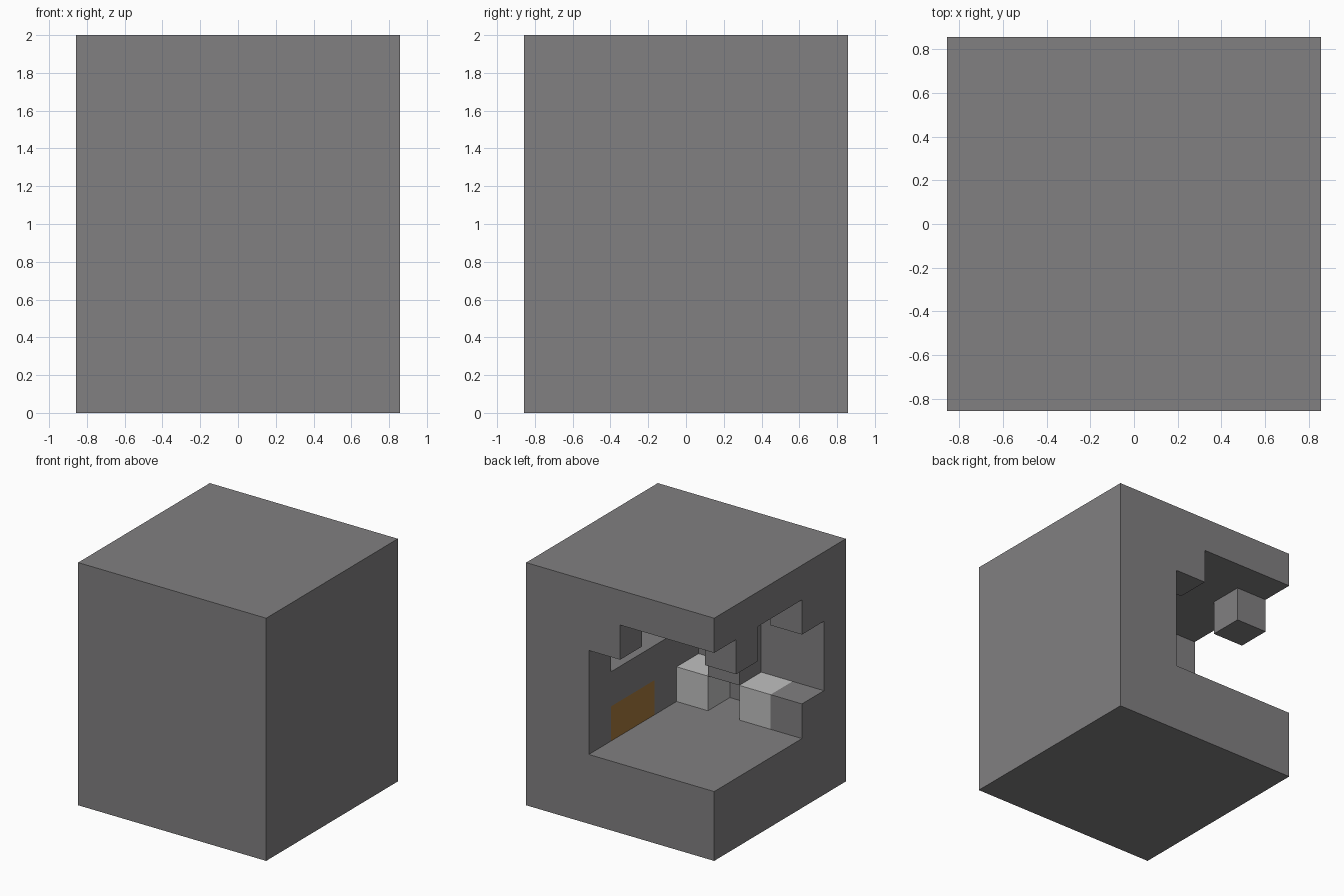
import bpy, bmesh
from mathutils import Vector
from itertools import product

cube = bpy.data.objects.get("Cube")
if cube:
    bpy.data.objects.remove(cube, do_unlink=True)

UNIT = 2 / 7                      # cell size
NX, NY, NZ = 6, 6, 7              # cells in the block


def material(name, colour):
    mat = bpy.data.materials.new(name)
    mat.use_nodes = True
    mat.diffuse_color = (*colour, 1)
    bsdf = next(n for n in mat.node_tree.nodes if n.type == 'BSDF_PRINCIPLED')
    bsdf.inputs["Base Color"].default_value = (*colour, 1)
    return mat


MATERIALS = {
    "stone_block": material("stone grey", (0.22, 0.215, 0.22)),
    "pale_blocks": material("pale grey", (0.53, 0.53, 0.53)),
    "wooden_panel": material("amber brown", (0.38, 0.19, 0.047)),
}
cells = {}


# x counts from the right side, y from the back, z from the ground
def fill(part, x, y, z):
    for cell in product(range(*x), range(*y), range(*z)):
        cells[cell] = part


def carve(x, y, z):
    for cell in product(range(*x), range(*y), range(*z)):
        cells.pop(cell, None)


# solid block with a chamber open at the back right corner
fill("stone_block", (0, NX), (0, NY), (0, NZ))
carve((0, 4), (0, 4), (2, 6))

# recess along the front of the chamber, and shelf niche in its left wall
carve((0, 4), (4, 5), (2, 6))
carve((4, 5), (1, 4), (4, 5))

# column that stops above the floor, and lintel corners under the roof
fill("stone_block", (2, 3), (4, 5), (3, 6))
fill("stone_block", (0, 1), (4, 5), (5, 6))
fill("stone_block", (3, 4), (0, 1), (5, 6))
fill("stone_block", (0, 1), (1, 2), (5, 6))

# low ledge blocks and coloured pieces
fill("stone_block", (0, 1), (4, 5), (2, 3))
fill("pale_blocks", (1, 2), (4, 5), (2, 3))
fill("pale_blocks", (3, 4), (4, 5), (2, 3))
fill("wooden_panel", (4, 5), (1, 3), (2, 3))


def build(part):
    """Make the exposed surface of every cell belonging to one part."""
    bm = bmesh.new()
    for cell in (c for c, owner in cells.items() if owner == part):
        for axis, side in product(range(3), (0, 1)):
            near = list(cell)
            near[axis] += 2 * side - 1
            if tuple(near) in cells:
                continue
            u, v = (axis + 1) % 3, (axis + 2) % 3
            ring = []
            for du, dv in ((0, 0), (1, 0), (1, 1), (0, 1)):
                p = Vector(cell)
                p[axis] += side
                p[u] += du
                p[v] += dv
                ring.append(bm.verts.new(((p.x - NX / 2) * UNIT,
                                          (NY / 2 - p.y) * UNIT,
                                          p.z * UNIT)))
            # depth is mirrored, so the winding flips with the side
            bm.faces.new(ring[::-1] if side else ring)
    bmesh.ops.remove_doubles(bm, verts=bm.verts, dist=UNIT / 100)
    mesh = bpy.data.meshes.new(part)
    bm.to_mesh(mesh)
    bm.free()
    mesh.materials.append(MATERIALS[part])
    bpy.context.collection.objects.link(bpy.data.objects.new(part, mesh))


for part in MATERIALS:
    build(part)
